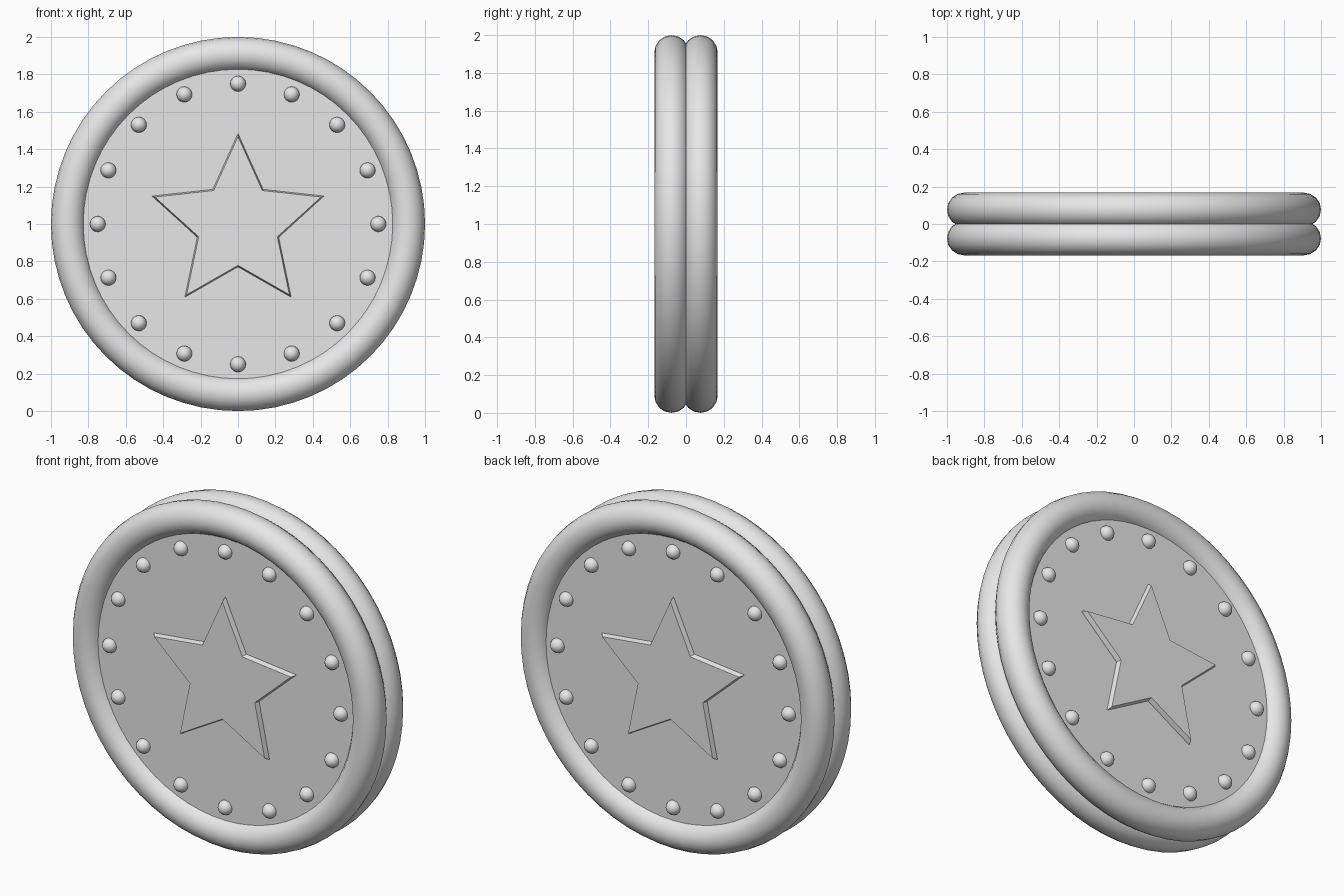
import bpy, bmesh, math
from mathutils import Matrix

cube = bpy.data.objects.get("Cube")
if cube:
    bpy.data.objects.remove(cube, do_unlink=True)

# Single plain metal colour
GREY = (0.8, 0.8, 0.8, 1.0)
mat = bpy.data.materials.new("light grey")
mat.use_nodes = True
mat.diffuse_color = GREY
mat.node_tree.nodes["Principled BSDF"].inputs["Base Color"].default_value = GREY

CENTRE_Z = 1.0
RING_R, TUBE_R, RING_Y = 0.909, 0.091, 0.0766   # rim rings
FACE_Y = 0.115                                  # face of the disc
STAR_R, STAR_IN, STAR_H = 0.484, 0.229, 0.03
STUD_R, STUD_RING, STUD_COUNT = 0.042, 0.75, 16


def add_part(name, bm, smooth_angle=None):
    """Turn a bmesh built around the origin into a finished object."""
    bmesh.ops.recalc_face_normals(bm, faces=bm.faces)
    mesh = bpy.data.meshes.new(name)
    bm.to_mesh(mesh)
    bm.free()
    mesh.materials.append(mat)
    ob = bpy.data.objects.new(name, mesh)
    ob.location.z = CENTRE_Z
    bpy.context.collection.objects.link(ob)
    if smooth_angle:
        bpy.ops.object.select_all(action='DESELECT')
        ob.select_set(True)
        bpy.context.view_layer.objects.active = ob
        bpy.ops.object.shade_smooth_by_angle(angle=math.radians(smooth_angle))
    return ob


def ring(name, y, major=64, minor=16):
    """Round rim: a circular section swept about the y axis."""
    bm = bmesh.new()
    loops = []
    for i in range(major):
        a = 2 * math.pi * i / major
        loop = []
        for j in range(minor):
            b = 2 * math.pi * j / minor
            r = RING_R + TUBE_R * math.cos(b)
            loop.append(bm.verts.new((r * math.cos(a), y + TUBE_R * math.sin(b), r * math.sin(a))))
        loops.append(loop)
    for i in range(major):
        p, q = loops[i], loops[(i + 1) % major]
        for j in range(minor):
            k = (j + 1) % minor
            bm.faces.new((p[j], p[k], q[k], q[j]))
    add_part(name, bm, 40)


def star(name, side):
    """Raised five-pointed star with slightly sloped walls."""
    bm = bmesh.new()

    def outline(scale, y):
        verts = []
        for i in range(10):
            a = math.pi / 2 + i * math.pi / 5
            r = (STAR_IN if i % 2 else STAR_R) * scale
            verts.append(bm.verts.new((r * math.cos(a), side * y, r * math.sin(a))))
        return verts

    base = outline(1.0, FACE_Y - 0.02)
    foot = outline(1.0, FACE_Y + 0.005)
    top = outline(0.965, FACE_Y + STAR_H)
    for low, high in ((base, foot), (foot, top)):
        for i in range(10):
            k = (i + 1) % 10
            bm.faces.new((low[i], low[k], high[k], high[i]))
    bm.faces.new(base)
    bm.faces.new(top)
    add_part(name, bm)


def studs(name, side):
    """Circle of round studs half sunk into the disc."""
    bm = bmesh.new()
    turn = Matrix.Rotation(math.pi / 2, 4, 'X')
    for i in range(STUD_COUNT):
        a = 2 * math.pi * i / STUD_COUNT
        pos = (STUD_RING * math.cos(a), side * FACE_Y, STUD_RING * math.sin(a))
        bmesh.ops.create_uvsphere(bm, u_segments=16, v_segments=10, radius=STUD_R,
                                  matrix=Matrix.Translation(pos) @ turn)
    add_part(name, bm, 60)


# Disc filling the rim
bm = bmesh.new()
bmesh.ops.create_cone(bm, cap_ends=True, segments=64, radius1=0.88, radius2=0.88,
                      depth=2 * FACE_Y, matrix=Matrix.Rotation(math.pi / 2, 4, 'X'))
add_part("disc", bm, 30)

# Matching decoration on both sides
for label, side in (("front", -1), ("back", 1)):
    ring(label + "_rim", side * RING_Y)
    star(label + "_star", side)
    studs(label + "_studs", side)
